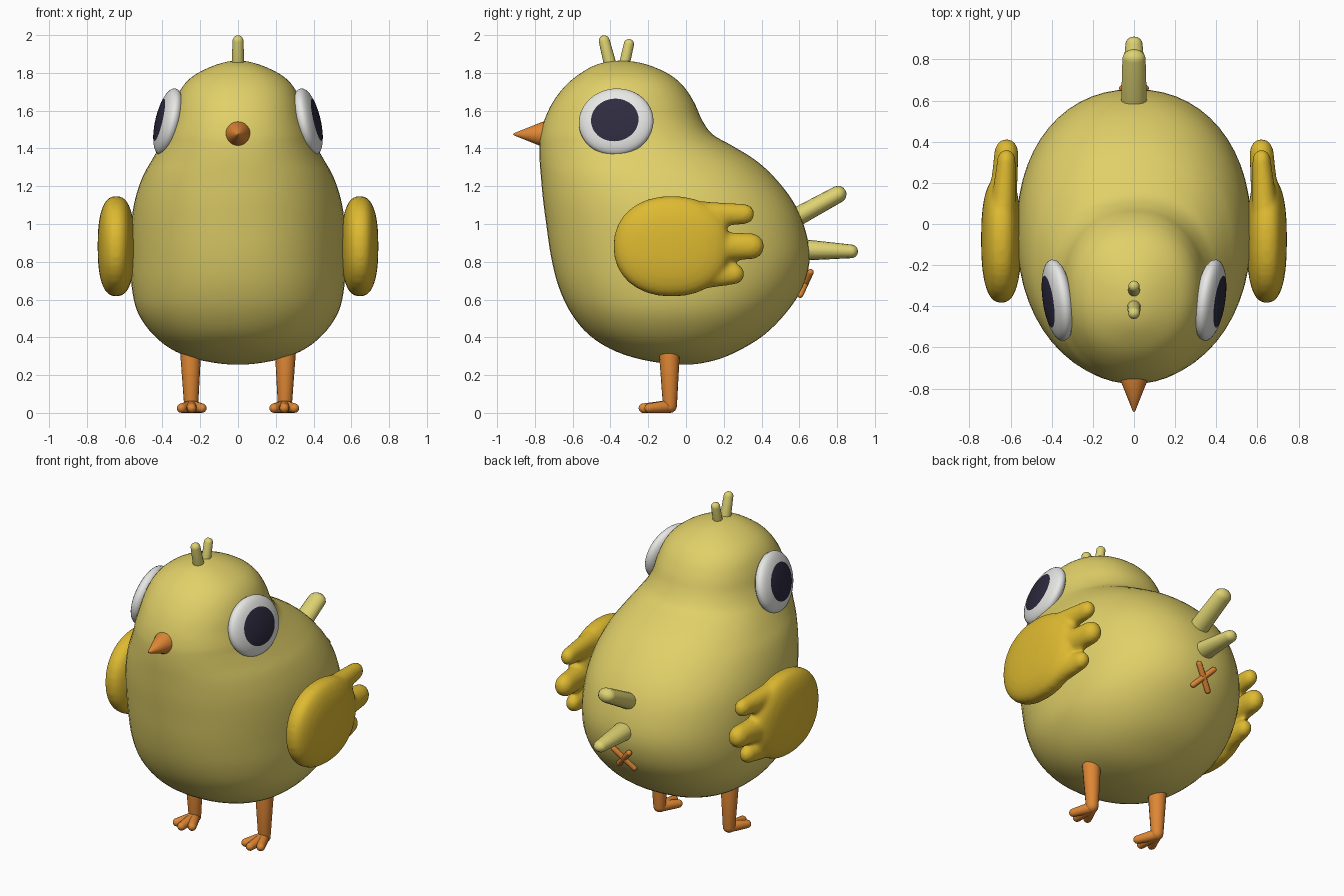
import bpy, bmesh, math
from mathutils import Vector, Matrix

if "Cube" in bpy.data.objects:
    bpy.data.objects.remove(bpy.data.objects["Cube"])


def material(name, rgb):
    m = bpy.data.materials.new(name)
    m.diffuse_color = (*rgb, 1)
    m.use_nodes = True
    m.node_tree.nodes["Principled BSDF"].inputs["Base Color"].default_value = m.diffuse_color
    return m


YELLOW = material("soft yellow", (0.75, 0.63, 0.14))
PALE = material("pale yellow", (0.73, 0.65, 0.17))
GOLD = material("wing gold", (0.73, 0.49, 0.03))
ORANGE = material("orange", (0.73, 0.24, 0.035))
WHITE = material("eye white", (0.80, 0.80, 0.78))
DARK = material("pupil dark", (0.027, 0.024, 0.05))


def loft(bm, rings, mat_rule=None):
    """Skin a list of equal point rings; the first and last are closed with fans."""
    n = len(rings[0])
    loops = [[bm.verts.new(p) for p in ring] for ring in rings]
    for k, (a, b) in enumerate(zip(loops, loops[1:])):
        for i in range(n):
            f = bm.faces.new((a[i], a[(i + 1) % n], b[(i + 1) % n], b[i]))
            if mat_rule:
                f.material_index = mat_rule(k)
    for k, loop in ((0, loops[0]), (len(loops) - 2, loops[-1])):
        f = bm.faces.new(loop)
        if mat_rule:
            f.material_index = mat_rule(k)


def finish(bm, name, *mats, angle=60):
    bmesh.ops.remove_doubles(bm, verts=bm.verts, dist=1e-5)
    bmesh.ops.recalc_face_normals(bm, faces=bm.faces)
    me = bpy.data.meshes.new(name)
    bm.to_mesh(me)
    bm.free()
    for m in mats:
        me.materials.append(m)
    ob = bpy.data.objects.new(name, me)
    bpy.context.collection.objects.link(ob)
    bpy.ops.object.select_all(action='DESELECT')
    ob.select_set(True)
    bpy.context.view_layer.objects.active = ob
    bpy.ops.object.shade_smooth_by_angle(angle=math.radians(angle))
    return ob


def capsule(bm, p0, p1, r0, r1, flat=1.0, sides=16):
    """Round-ended tapered rod between two centres; flat widens it in x."""
    p0, p1 = Vector(p0), Vector(p1)
    axis = (p1 - p0).normalized()
    rot = axis.to_track_quat('Z', 'Y')
    steps = [(p0, r0, math.radians(a)) for a in (-88, -65, -40, -18, 0)]
    steps += [(p1, r1, math.radians(a)) for a in (0, 18, 40, 65, 88)]
    rings = []
    for c, r, a in steps:
        ring = []
        for i in range(sides):
            t = math.tau * i / sides
            q = Vector((math.cos(t) * math.cos(a), math.sin(t) * math.cos(a), math.sin(a)))
            off = rot @ (q * r)
            off.x *= flat
            ring.append(c + off)
        rings.append(ring)
    loft(bm, rings)


def rod(name, mat, *args, **kw):
    bm = bmesh.new()
    capsule(bm, *args, **kw)
    return finish(bm, name, mat)


def spow(v, e):
    return math.copysign(abs(v) ** e, v)


# Body and head: level sections as (height, front y, back y, half width)
rows = [
    (0.255, -0.01, -0.01, 0.0), (0.275, -0.20, 0.14, 0.18), (0.325, -0.37, 0.27, 0.33),
    (0.41, -0.51, 0.41, 0.445), (0.53, -0.61, 0.53, 0.53), (0.67, -0.675, 0.62, 0.563),
    (0.83, -0.715, 0.655, 0.57), (1.00, -0.74, 0.622, 0.565), (1.13, -0.757, 0.56, 0.545),
    (1.25, -0.768, 0.465, 0.505), (1.34, -0.775, 0.365, 0.455), (1.42, -0.776, 0.235, 0.41),
    (1.475, -0.77, 0.14, 0.385), (1.55, -0.75, 0.085, 0.357), (1.64, -0.708, 0.045, 0.333),
    (1.725, -0.645, -0.01, 0.295), (1.79, -0.57, -0.085, 0.228), (1.845, -0.47, -0.21, 0.11),
    (1.865, -0.345, -0.345, 0.0),
]


def flip(r):
    return (r[0], r[2], r[1], -r[3])


ext = [flip(rows[1])] + rows + [flip(rows[-2])]
rings = []
for k in range(1, len(ext) - 2):
    a, b, c, d = (Vector(ext[k + j]) for j in (-1, 0, 1, 2))
    for s in range(4 if k < len(ext) - 3 else 5):
        t = s / 4
        z, yf, yb, w = 0.5 * (2 * b + (c - a) * t + (2 * a - 5 * b + 4 * c - d) * t * t
                              + (3 * b - a - 3 * c + d) * t ** 3)
        w, h, mid = max(w, 0.001), max((yb - yf) / 2, 0.001), (yb + yf) / 2
        ring = []
        for i in range(56):
            u = math.tau * i / 56
            ring.append((w * spow(math.cos(u), 0.92), mid + h * spow(math.sin(u), 0.92), z))
        rings.append(ring)
bm = bmesh.new()
loft(bm, rings)
finish(bm, "body", YELLOW)

# Beak
bm = bmesh.new()
loft(bm, [[(r * math.cos(math.tau * i / 24), y, 1.475 + r * math.sin(math.tau * i / 24))
           for i in range(24)] for y, r in ((-0.70, 0.074), (-0.76, 0.066), (-0.91, 0.006), (-0.915, 0.001))])
finish(bm, "beak", ORANGE, angle=40)

# Head tuft and tail feathers
rod("front_tuft", PALE, (0, -0.395, 1.82), (0, -0.433, 1.97), 0.034, 0.029)
rod("rear_tuft", PALE, (0, -0.332, 1.82), (0, -0.302, 1.953), 0.029, 0.027)
rod("upper_tail_feather", PALE, (0, 0.50, 0.99), (0, 0.805, 1.157), 0.052, 0.045, flat=1.25)
rod("lower_tail_feather", PALE, (0, 0.55, 0.865), (0, 0.875, 0.855), 0.062, 0.036, flat=1.15)

# Small cross under the tail
up = Vector((0, 0.42, 0.91)) * 0.065
centre = Vector((0, 0.632, 0.685))
for s in (1, -1):
    arm = up + Vector((s * 0.055, 0, 0))
    rod("rump_cross", ORANGE, centre - arm, centre + arm, 0.017, 0.017)

for s, side in ((1, "right"), (-1, "left")):
    # Eye: flattened ball whose outer cap is the pupil
    n = Vector((1, -0.15, 0.23)).normalized()
    v = (Vector((0, 0, 1)) - n * n.z).normalized()
    h = v.cross(n)
    angles = [0.5, 14, 28, 39.5, 50, 60, 70, 80, 90, 105, 120, 140, 160, 179.5]
    rings = []
    for a in map(math.radians, angles):
        ring = []
        for i in range(40):
            u = math.tau * i / 40
            p = Vector((0.37, -0.37, 1.54)) + n * 0.062 * spow(math.cos(a), 0.9)
            p += math.sin(a) * (h * 0.2 * math.cos(u) + v * 0.182 * math.sin(u))
            ring.append((p.x * s, p.y, p.z))
        rings.append(ring)
    bm = bmesh.new()
    loft(bm, rings, lambda k: 1 if k < 3 else 0)
    finish(bm, side + "_eye", WHITE, DARK)

    # Wing: puffed pad fused with three feather tips
    bm = bmesh.new()
    rings = []
    for j in range(17):
        a = math.radians(-89 + 178 * j / 16)
        ring = []
        for i in range(32):
            u = math.tau * i / 32
            ring.append((s * (0.645 + 0.098 * spow(math.sin(a), 0.8)),
                         -0.075 + 0.31 * math.cos(a) ** 0.8 * spow(math.cos(u), 0.92),
                         0.882 + 0.267 * math.cos(a) ** 0.8 * spow(math.sin(u), 0.92)))
        rings.append(ring)
    loft(bm, rings)
    for start, end, r0, r1 in (((-0.06, 1.045), (0.31, 1.053), 0.085, 0.054),
                               ((0.0, 0.88), (0.345, 0.882), 0.085, 0.070),
                               ((-0.03, 0.725), (0.255, 0.735), 0.085, 0.056)):
        capsule(bm, (s * 0.645, *start), (s * 0.62, *end), r0, r1, flat=0.85)
    wing = finish(bm, side + "_wing", GOLD)
    fuse = wing.modifiers.new("fuse", 'REMESH')
    fuse.mode = 'VOXEL'
    fuse.voxel_size = 0.013
    fuse.use_smooth_shade = True
    soft = wing.modifiers.new("soften", 'SMOOTH')
    soft.factor = 0.5
    soft.iterations = 8

    # Leg with three toes
    bm = bmesh.new()
    capsule(bm, (s * 0.251, -0.088, 0.33), (s * 0.248, -0.085, 0.037), 0.056, 0.037)
    for dx, y in ((-0.054, -0.195), (0, -0.226), (0.054, -0.195)):
        capsule(bm, (s * 0.247, -0.09, 0.034), (s * 0.245 + dx, y, 0.025), 0.034, 0.025)
    finish(bm, side + "_leg", ORANGE)
